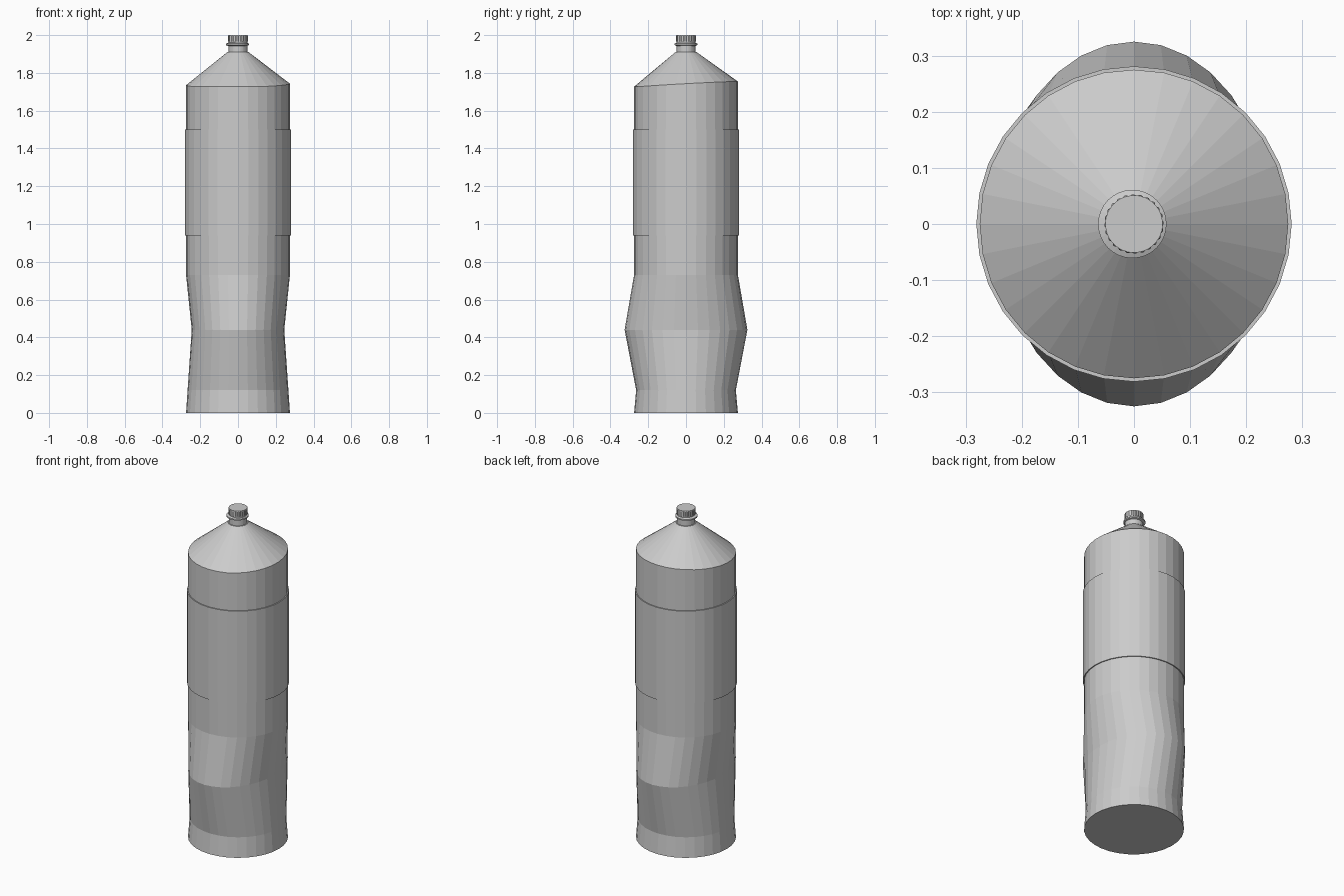
import bpy, bmesh
from math import sin, cos, pi

if "Cube" in bpy.data.objects:
    bpy.data.objects.remove(bpy.data.objects["Cube"])

N = 32


def loft(name, rings, sides=N):
    """Skin closed rings; each ring is a function angle -> (x, y, z)."""
    bm = bmesh.new()
    loops = [[bm.verts.new(r(2 * pi * i / sides)) for i in range(sides)] for r in rings]
    for a, b in zip(loops, loops[1:]):
        for i in range(sides):
            j = (i + 1) % sides
            bm.faces.new((a[i], a[j], b[j], b[i]))
    bm.faces.new(loops[0][::-1])
    bm.faces.new(loops[-1])
    bmesh.ops.recalc_face_normals(bm, faces=bm.faces)
    mesh = bpy.data.meshes.new(name)
    bm.to_mesh(mesh)
    bm.free()
    obj = bpy.data.objects.new(name, mesh)
    bpy.context.collection.objects.link(obj)
    return obj


def ring(rx, ry, z, cx=0, tilt_x=0, tilt_y=0):
    return lambda a: (cx + rx * cos(a), ry * sin(a),
                      z + tilt_x * cos(a) + tilt_y * sin(a))


def shoulder_edge(a):
    # uneven upper rim, raised towards the back right
    return (0.275 * cos(a), 0.275 * sin(a),
            max(1.727, 1.739 + 0.004 * cos(a) + 0.015 * sin(a)))


# squeezed body with sloping shoulder
loft("bottle_body", [
    ring(0.275, 0.275, 0.0),
    ring(0.267, 0.264, 0.12),
    ring(0.245, 0.325, 0.44),
    ring(0.275, 0.275, 0.73),
    shoulder_edge,
    ring(0.056, 0.056, 1.91),
])

# wrap-around label, a thin raised sleeve
loft("label_sleeve", [ring(0.274, 0.274, 0.94), ring(0.281, 0.281, 0.94),
                      ring(0.281, 0.281, 1.50), ring(0.274, 0.274, 1.50)])

# neck and slightly off-centre collar
loft("neck", [ring(0.05, 0.05, 1.90), ring(0.05, 0.05, 1.975)])
loft("neck_collar", [ring(r, r, z, -0.003) for r, z in
                     ((0.048, 1.942), (0.061, 1.947), (0.061, 1.955), (0.048, 1.96))])


# ridged cap
def ridged(z):
    def point(a):
        r = 0.053 if round(a / (2 * pi / 96)) % 4 < 2 else 0.0505
        return (r * cos(a), r * sin(a), z)
    return point


loft("cap", [ridged(1.966), ridged(1.996), ring(0.051, 0.051, 2.0)], 96)
